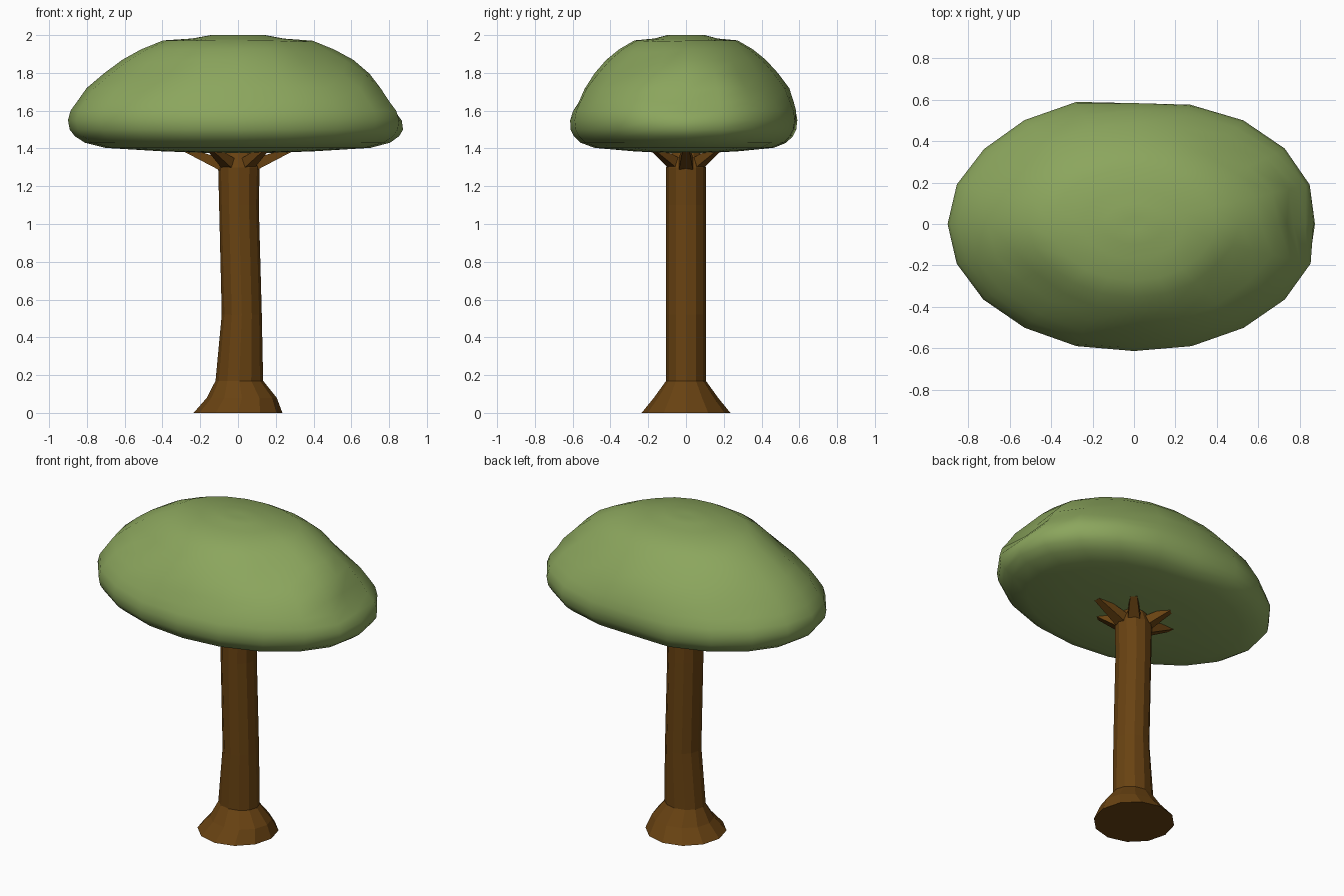
import bpy, bmesh, math
from mathutils import Vector

if "Cube" in bpy.data.objects:
    bpy.data.objects.remove(bpy.data.objects["Cube"])


def material(name, color):
    m = bpy.data.materials.new(name)
    m.diffuse_color = color
    m.use_nodes = True
    m.node_tree.nodes["Principled BSDF"].inputs["Base Color"].default_value = m.diffuse_color
    return m


def loft(name, rings, mat):
    """Skin a stack of equal-sized rings and cap both ends."""
    bm = bmesh.new()
    loops = [[bm.verts.new(p) for p in ring] for ring in rings]
    n = len(loops[0])
    for a, b in zip(loops, loops[1:]):
        for i in range(n):
            j = (i + 1) % n
            bm.faces.new((a[i], a[j], b[j], b[i]))
    bm.faces.new(loops[0][::-1])
    bm.faces.new(loops[-1])
    bmesh.ops.recalc_face_normals(bm, faces=bm.faces)
    mesh = bpy.data.meshes.new(name)
    bm.to_mesh(mesh)
    bm.free()
    mesh.materials.append(mat)
    obj = bpy.data.objects.new(name, mesh)
    bpy.context.collection.objects.link(obj)
    return obj


def ellipse(cx, z, rx, ry, n):
    return [Vector((cx + rx * math.cos(math.tau * i / n),
                    ry * math.sin(math.tau * i / n), z)) for i in range(n)]


bark = material("bark", (0.14, 0.055, 0.006, 1))
leaf = material("leaf", (0.26, 0.38, 0.11, 1))

# Trunk: flared foot, slight bend; centre x, z, radius x, radius y
trunk_profile = [(0, 0, 0.235, 0.235), (0.02, 0.08, 0.185, 0.17),
                 (0.007, 0.17, 0.126, 0.105), (0.02, 0.52, 0.106, 0.105),
                 (0.005, 1.1, 0.105, 0.105), (0.005, 1.3, 0.11, 0.105),
                 (0.005, 1.38, 0.08, 0.075)]
loft("trunk", [ellipse(cx, z, rx, ry, 12) for cx, z, rx, ry in trunk_profile], bark)

# Branches: six short tapered struts under the canopy
for k in range(6):
    a = k * math.tau / 6
    out = Vector((math.cos(a), 0.68 * math.sin(a), 0))
    side = Vector((-out.y, out.x, 0)).normalized()
    rings = []
    for r, z, w, h in [(0.07, 1.27, 0.04, 0.07), (0.28, 1.38, 0.02, 0.03)]:
        c = out * r + Vector((0, 0, z))
        up = Vector((0, 0, h))
        rings.append([c - side * w, c + side * w, c + side * w + up, c - side * w + up])
    loft(f"branch_{k + 1}", rings, bark)

# Canopy: lumpy oval dome with a nearly flat underside; z, scale
canopy_profile = [(1.375, 0.15), (1.385, 0.45), (1.403, 0.78), (1.43, 0.90),
                  (1.465, 0.96), (1.50, 0.99), (1.55, 1.0), (1.60, 0.985),
                  (1.65, 0.945), (1.72, 0.89), (1.80, 0.785), (1.87, 0.68),
                  (1.925, 0.57), (1.972, 0.44), (1.982, 0.27), (2.0, 0.16),
                  (2.0, 0.05)]
# Dents: centre, spread, depth
dents = [((0.82, 0.02, 1.65), 0.13, 0.09), ((0.1, 0.62, 1.50), 0.16, 0.06),
         ((-0.48, -0.32, 1.80), 0.16, 0.045), ((0.45, -0.24, 1.85), 0.16, 0.04),
         ((-0.68, 0.3, 1.72), 0.14, 0.03), ((0.5, 0.36, 1.75), 0.14, 0.04),
         ((0.0, -0.56, 1.66), 0.12, 0.02)]
rings = []
for z, s in canopy_profile:
    ring = ellipse(0, z, 0.9 * s, 0.62 * s, 20)
    for p in ring:
        inward = (Vector((0, 0, 1.5)) - p).normalized()
        push = sum(depth * math.exp(-((p - Vector(c)).length / spread) ** 2)
                   for c, spread, depth in dents)
        p += inward * push
    rings.append(ring)
canopy = loft("canopy", rings, leaf)

bpy.ops.object.select_all(action='DESELECT')
canopy.select_set(True)
bpy.context.view_layer.objects.active = canopy
bpy.ops.object.shade_smooth_by_angle(angle=math.radians(45))
